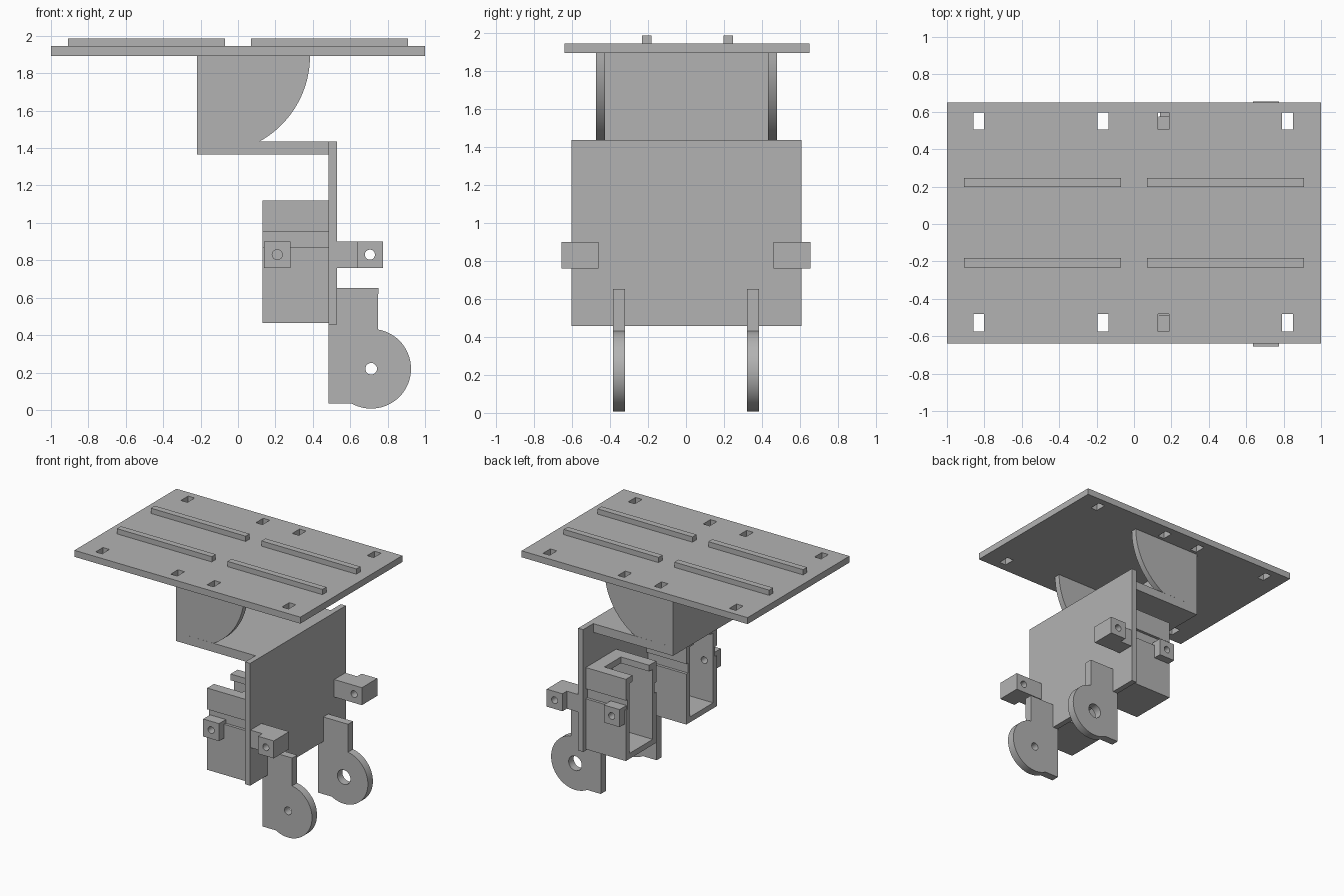
import bpy, bmesh, math
from mathutils import Matrix, Vector

old = bpy.data.objects.get("Cube")
if old:
    bpy.data.objects.remove(old)

grey = bpy.data.materials.new("plain_grey")
grey.use_nodes = True
GREY = (0.45, 0.45, 0.45, 1)
grey.diffuse_color = GREY
grey.node_tree.nodes["Principled BSDF"].inputs["Base Color"].default_value = GREY


def add(name, bm):
    bmesh.ops.recalc_face_normals(bm, faces=bm.faces)
    mesh = bpy.data.meshes.new(name)
    bm.to_mesh(mesh)
    bm.free()
    mesh.materials.append(grey)
    ob = bpy.data.objects.new(name, mesh)
    bpy.context.scene.collection.objects.link(ob)
    return ob


def box(name, x, y, z):
    """Box from (min, max) pairs."""
    bm = bmesh.new()
    size = [b - a for a, b in (x, y, z)]
    mid = [(a + b) / 2 for a, b in (x, y, z)]
    bmesh.ops.create_cube(bm, size=1, matrix=Matrix.Translation(mid) @ Matrix.Diagonal(size + [1]))
    return add(name, bm)


def extrude_y(name, outline, y):
    """Extrude an (x, z) outline between two y values."""
    bm = bmesh.new()
    face = bm.faces.new([bm.verts.new((px, y[0], pz)) for px, pz in outline])
    out = bmesh.ops.extrude_face_region(bm, geom=[face])
    moved = [v for v in out["geom"] if isinstance(v, bmesh.types.BMVert)]
    bmesh.ops.translate(bm, verts=moved, vec=Vector((0, y[1] - y[0], 0)))
    return add(name, bm)


def arc(cx, cz, r, start, end, n):
    angles = [math.radians(start + (end - start) * i / n) for i in range(n + 1)]
    return [(cx + r * math.cos(a), cz + r * math.sin(a)) for a in angles]


def pin(cx, cz, r, y):
    return extrude_y("pin_cutter", arc(cx, cz, r, 0, 345, 23), y)


def cut(ob, cutters):
    """Subtract the cutters, bake the result and remove them."""
    for c in cutters:
        mod = ob.modifiers.new("cut", "BOOLEAN")
        mod.operation, mod.solver, mod.object = "DIFFERENCE", "EXACT", c
    graph = bpy.context.evaluated_depsgraph_get()
    mesh = bpy.data.meshes.new_from_object(ob.evaluated_get(graph))
    ob.modifiers.clear()
    ob.data = mesh
    for c in cutters:
        bpy.data.objects.remove(c)
    return ob


def smooth(ob):
    bpy.ops.object.select_all(action="DESELECT")
    ob.select_set(True)
    bpy.context.view_layer.objects.active = ob
    bpy.ops.object.shade_smooth_by_angle(angle=math.radians(30))


def span(side, a, b):
    """Mirror a y range to the chosen side."""
    return tuple(sorted((side * a, side * b)))


# Top plate with slotted holes
plate = box("top_plate", (-1, 1), (-0.64, 0.65), (1.893, 1.945))
cut(plate, [box("slot_cutter", (x - 0.029, x + 0.029), (y - 0.046, y + 0.046), (1.8, 2))
            for x in (-0.83, -0.165, 0.157, 0.82) for y in (-0.528, 0.55)])

# Raised rails
for x in ((-0.91, -0.07), (0.07, 0.91)):
    for y in (-0.207, 0.222):
        box("rail", x, (y - 0.025, y + 0.025), (1.944, 1.987))

# Hanger: back panel, shelf and curved gussets
box("hanger_back", (-0.22, -0.195), (-0.473, 0.48), (1.365, 1.894))
box("hanger_shelf", (-0.22, 0.486), (-0.473, 0.48), (1.365, 1.435))
curve = arc(-0.138, 1.893, 0.523, 0, -61, 20)
for y in ((-0.473, -0.425), (0.432, 0.48)):
    smooth(extrude_y("hanger_gusset", [(-0.196, 1.893)] + curve + [(-0.196, 1.435)], y))

# Upright wall
box("upright_wall", (0.485, 0.53), (-0.603, 0.607), (0.456, 1.435))

for s in (-1, 1):
    # Open-ended holder: floor, notched lid and two grooved sides
    box("holder_floor", (0.13, 0.486), span(s, 0.19, 0.575), (0.466, 0.51))
    lid = box("holder_lid", (0.13, 0.486), span(s, 0.19, 0.575), (1.07, 1.12))
    cut(lid, [box("notch_cutter", (0, 0.38), span(s, 0.28, 0.49), (1, 1.2))])
    for inner, outer, groove in ((0.19, 0.235, (0.18, 0.212)), (0.53, 0.575, (0.553, 0.585))):
        wall = box("holder_side", (0.13, 0.486), span(s, inner, outer), (0.466, 1.12))
        cutters = [box("groove_cutter", (0, 0.486), span(s, *groove), (0.87, 0.95))]
        if outer > 0.5:
            cutters.append(pin(0.21, 0.83, 0.027, span(s, 0.5, 0.7)))
        cut(wall, cutters)

    # Small drilled lug on the holder
    lug = box("holder_lug", (0.14, 0.28), span(s, 0.553, 0.64), (0.76, 0.9))
    cut(lug, [pin(0.21, 0.83, 0.027, span(s, 0.5, 0.7))])

    # Bracket on the wall with a drilled end block
    box("bracket_arm", (0.525, 0.64), span(s, 0.46, 0.6), (0.76, 0.9))
    block = box("bracket_block", (0.635, 0.775), span(s, 0.46, 0.655), (0.76, 0.9))
    cut(block, [pin(0.705, 0.83, 0.027, span(s, 0.4, 0.7))])

    # Rounded leg with a pivot hole, wider on one side
    outline = [(0.485, 0.035), (0.485, 0.456), (0.53, 0.456), (0.53, 0.653), (0.75, 0.653)]
    outline += arc(0.712, 0.22, 0.213, 80, -120, 40)
    leg = extrude_y("leg", outline, span(s, 0.322, 0.385))
    cut(leg, [pin(0.712, 0.22, 0.058 if s > 0 else 0.031, span(s, 0.3, 0.4))])
    smooth(leg)
